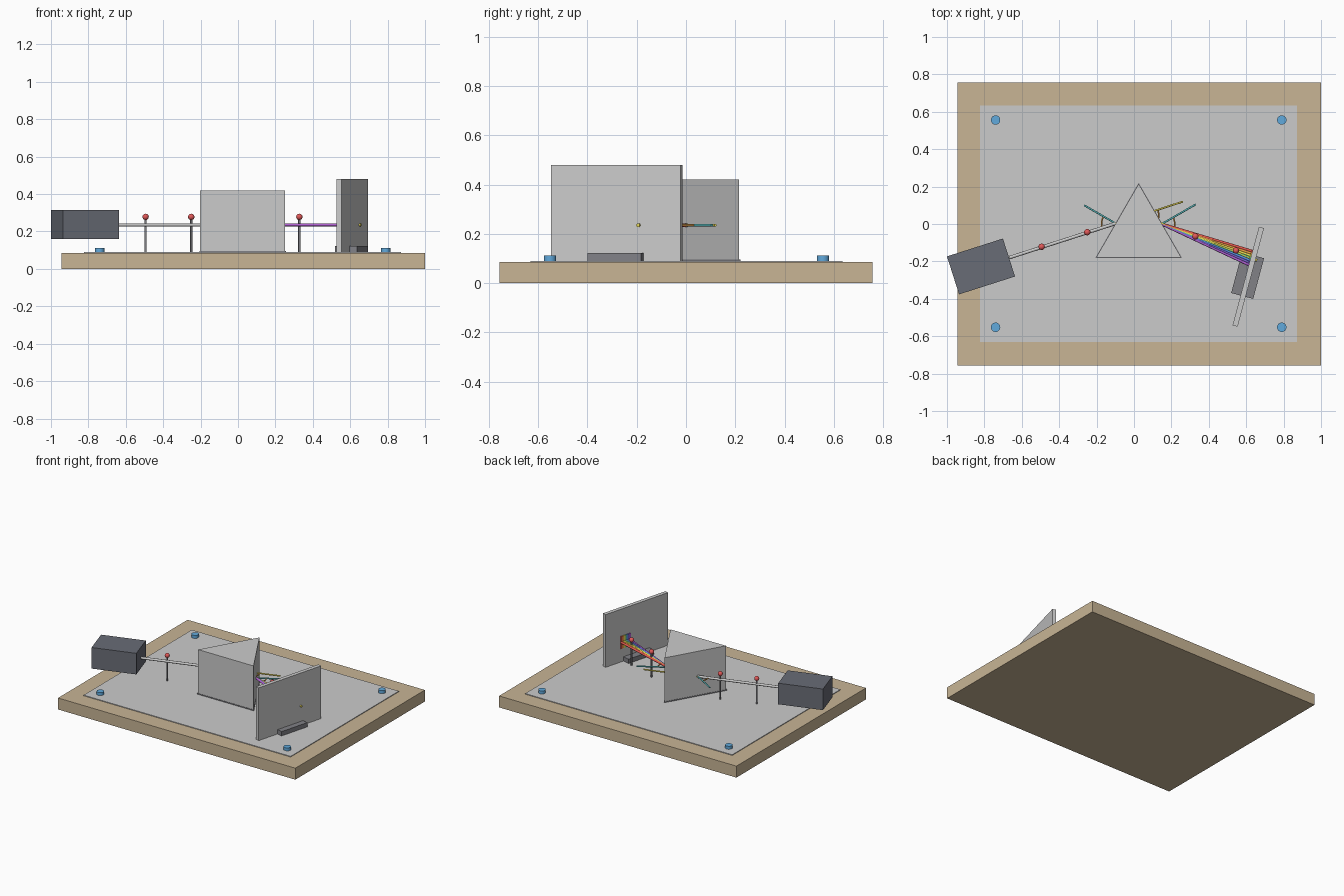
import bpy
from math import radians, cos, sin, atan2
from mathutils import Vector

if "Cube" in bpy.data.objects:
    bpy.data.objects.remove(bpy.data.objects["Cube"])

RAY_Z = 0.235
PAPER_TOP = 0.09
mats = {}


def paint(ob, name, color=None):
    ob.name = name
    if color:
        if color not in mats:
            m = bpy.data.materials.new("color_%d" % len(mats))
            m.diffuse_color = (*color, 1)
            m.use_nodes = True
            m.node_tree.nodes["Principled BSDF"].inputs["Base Color"].default_value = m.diffuse_color
            mats[color] = m
        ob.data.materials.append(mats[color])
    return ob


def smooth():
    bpy.ops.object.shade_smooth_by_angle(angle=radians(40))


def box(name, center, size, angle=0, color=None):
    bpy.ops.mesh.primitive_cube_add(size=1, location=center, rotation=(0, 0, radians(angle)))
    ob = bpy.context.object
    ob.scale = size
    bpy.ops.object.transform_apply(location=False, rotation=False, scale=True)
    return paint(ob, name, color)


def cylinder(name, x, y, z0, z1, r, color=None, sides=24, turn=0):
    bpy.ops.mesh.primitive_cylinder_add(vertices=sides, radius=r, depth=z1 - z0,
                                        location=(x, y, (z0 + z1) / 2), rotation=(0, 0, turn))
    if sides > 6:
        smooth()
    return paint(bpy.context.object, name, color)


def rod(name, a, b, r, color=None):
    a, b = Vector((*a, RAY_Z)), Vector((*b, RAY_Z))
    d = b - a
    bpy.ops.mesh.primitive_cylinder_add(vertices=12, radius=r, depth=d.length, location=(a + b) / 2,
                                        rotation=d.to_track_quat('Z', 'Y').to_euler())
    smooth()
    return paint(bpy.context.object, name, color)


def polar(c, r, deg):
    return (c[0] + r * cos(radians(deg)), c[1] + r * sin(radians(deg)))


def arc(name, c, r, a0, a1, color):
    cu = bpy.data.curves.new(name, 'CURVE')
    cu.dimensions = '3D'
    cu.bevel_depth = 0.004
    cu.bevel_resolution = 2
    cu.use_fill_caps = True
    sp = cu.splines.new('POLY')
    n = 12
    sp.points.add(n)
    for i in range(n + 1):
        sp.points[i].co = (*polar(c, r, a0 + (a1 - a0) * i / n), RAY_Z, 1)
    ob = bpy.data.objects.new(name, cu)
    bpy.context.collection.objects.link(ob)
    return paint(ob, name, color)


TAN, DARK, STEEL = (0.58, 0.46, 0.30), (0.14, 0.15, 0.18), (0.22, 0.22, 0.24)
TEAL, ORANGE, YELLOW = (0.10, 0.50, 0.52), (0.85, 0.40, 0.08), (0.85, 0.72, 0.10)

# drawing board, paper and four corner tacks
box("drawing_board", (0.0285, 0, 0.0425), (1.943, 1.515, 0.085), color=TAN)
box("paper_sheet", (0.025, 0.002, 0.0875), (1.695, 1.265, 0.005))
for x in (-0.74, 0.79):
    for y in (-0.552, 0.556):
        cylinder("corner_tack", x, y, PAPER_TOP, 0.112, 0.025, (0.12, 0.40, 0.72))

# triangular prism with its traced outline
cylinder("prism_outline", 0.025, -0.047, PAPER_TOP, 0.096, 0.268, STEEL, 3, 0)
cylinder("prism", 0.025, -0.047, 0.096, 0.42, 0.262, None, 3, 0)
for n in ("prism", "prism_outline"):
    # turn so that one corner points to the back
    me = bpy.data.objects[n].data
    me_corner = me.vertices[0].co
    bpy.data.objects[n].rotation_euler.z = radians(90) - atan2(me_corner.y, me_corner.x)

# light source and incoming beam
box("lamp_box", (-0.818, -0.227, 0.237), (0.314, 0.213, 0.156), 17.7, DARK)
ENTRY, EXIT = (-0.098, 0.003), (0.148, 0.0)
rod("incoming_beam", (-0.667, -0.18), ENTRY, 0.009)

# screen and its foot
TILT = -15
box("screen", (0.611, -0.282, 0.285), (0.028, 0.545, 0.39), TILT)
box("screen_foot", (0.6075, -0.276, 0.106), (0.122, 0.225, 0.032), TILT, STEEL)

# fan of coloured rays, each ending in a band on the screen
normal = Vector((cos(radians(TILT)), sin(radians(TILT))))
face = normal.dot(Vector((0.611, -0.282))) - 0.014
spectrum = [("red", (0.8, 0.1, 0.08)), ("orange", (0.88, 0.38, 0.06)), ("yellow", (0.88, 0.78, 0.1)),
            ("green", (0.12, 0.6, 0.2)), ("blue", (0.1, 0.3, 0.8)), ("indigo", (0.2, 0.12, 0.6)),
            ("violet", (0.45, 0.12, 0.65))]
for i, (label, col) in enumerate(spectrum):
    a = -16.7 - i * 1.4
    t = (face - normal.dot(Vector(EXIT))) / cos(radians(a - TILT))
    hit = Vector(polar(EXIT, t, a))
    rod(label + "_ray", EXIT, hit, 0.0075, col)
    p = hit - normal * 0.003
    box(label + "_band", (p.x, p.y, RAY_Z), (0.006, 0.0125, 0.092), TILT, col)

# construction lines: surface normals, straight-on path, deviated path, angle arcs
CROSS = (0.032, 0.046)
rod("entry_normal", ENTRY, polar(ENTRY, 0.195, 150), 0.005, TEAL)
rod("exit_normal", EXIT, polar(EXIT, 0.21, 30), 0.005, TEAL)
rod("straight_path", ENTRY, (0.262, 0.12), 0.005, YELLOW)
rod("deviated_path", CROSS, (0.658, -0.195), 0.0075, YELLOW)
arc("entry_angle", ENTRY, 0.075, 150, 198, ORANGE)
arc("exit_angle", EXIT, 0.07, 30, -20, ORANGE)
arc("deviation_angle", CROSS, 0.1, 18, -21, ORANGE)

# sighting pins
for x, y in ((-0.494, -0.122), (-0.25, -0.044), (0.328, -0.066), (0.545, -0.142)):
    cylinder("pin_shaft", x, y, PAPER_TOP, 0.275, 0.006, STEEL, 12)
    bpy.ops.mesh.primitive_uv_sphere_add(segments=20, ring_count=12, radius=0.017, location=(x, y, 0.278))
    smooth()
    paint(bpy.context.object, "pin_head", (0.75, 0.1, 0.1))
